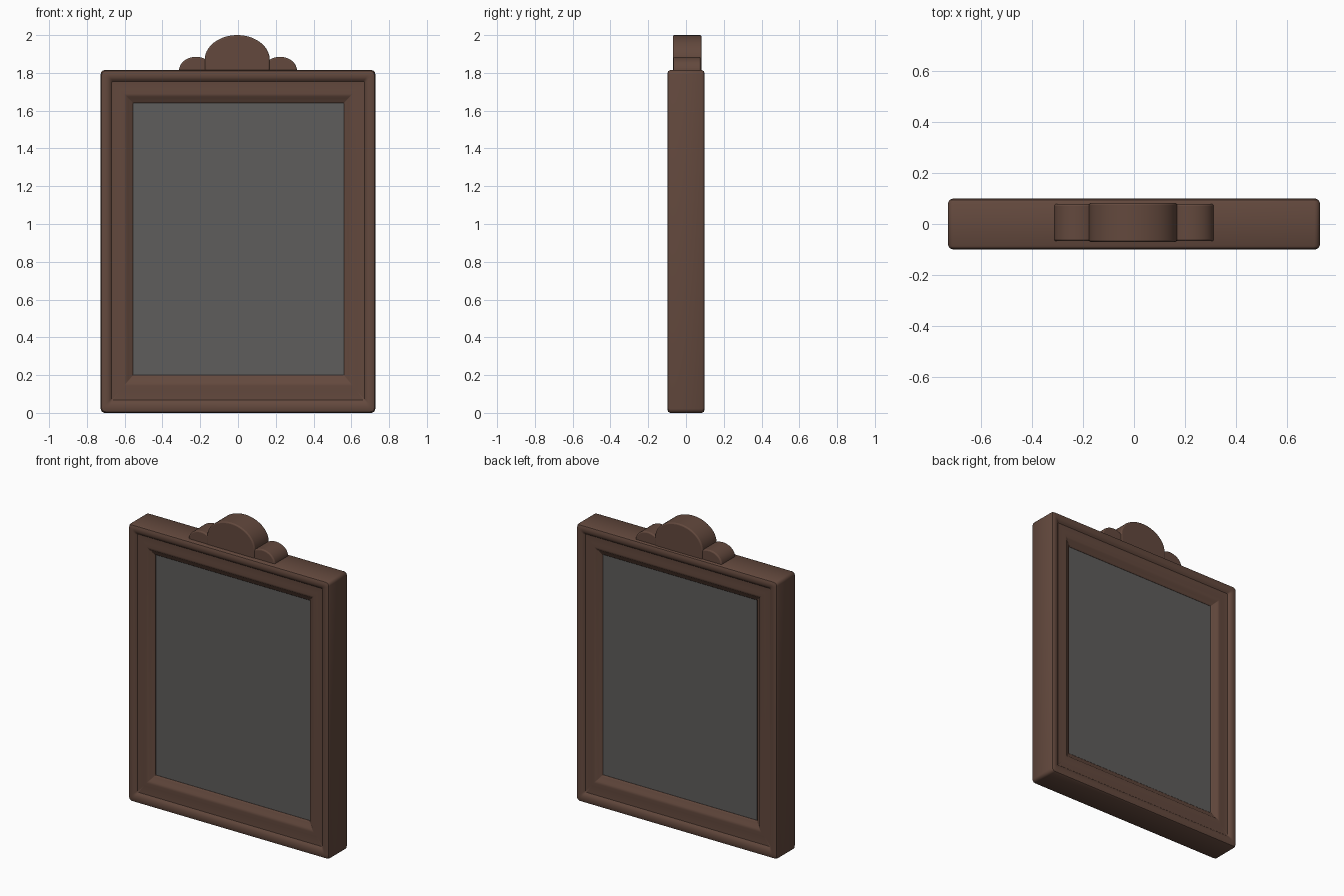
import bpy, bmesh, math

if "Cube" in bpy.data.objects:
    bpy.data.objects.remove(bpy.data.objects["Cube"])


def material(name, rgb):
    m = bpy.data.materials.new(name)
    m.diffuse_color = (*rgb, 1)
    m.use_nodes = True
    m.node_tree.nodes["Principled BSDF"].inputs["Base Color"].default_value = m.diffuse_color
    return m


WOOD = material("brown wood", (0.125, 0.066, 0.047))
GLASS = material("grey glass", (0.112, 0.109, 0.106))


def finish(name, bm, mat, bevel=0):
    bmesh.ops.recalc_face_normals(bm, faces=bm.faces)
    me = bpy.data.meshes.new(name)
    bm.to_mesh(me)
    bm.free()
    me.materials.append(mat)
    ob = bpy.data.objects.new(name, me)
    bpy.context.collection.objects.link(ob)
    if bevel:
        b = ob.modifiers.new("soft edge", "BEVEL")
        b.width, b.segments, b.limit_method = bevel, 3, "ANGLE"
    bpy.ops.object.select_all(action="DESELECT")
    bpy.context.view_layer.objects.active = ob
    ob.select_set(True)
    bpy.ops.object.shade_smooth_by_angle(angle=math.radians(35))
    return ob


# Rounded rectangle between the outer edge (t=0) and the opening (t=1)
OUTER = (-0.727, 0.727, 0.0, 1.815)
INNER = (-0.555, 0.56, 0.2, 1.64)


def ring(t, steps=4):
    x0, x1, z0, z1 = (a + (b - a) * t for a, b in zip(OUTER, INNER))
    r = max(0.022 * (1 - 2 * t), 0.002)
    pts = []
    for k, (x, z) in enumerate(((x1 - r, z1 - r), (x0 + r, z1 - r),
                                (x0 + r, z0 + r), (x1 - r, z0 + r))):
        for s in range(steps + 1):
            a = math.pi / 2 * (k + s / steps)
            pts.append((x + r * math.cos(a), z + r * math.sin(a)))
    return pts


# Moulded frame: half section (inset, depth), mirrored to the back
half = [(0.0, 0.083), (0.03, 0.094), (0.10, 0.099), (0.22, 0.098), (0.29, 0.092),
        (0.34, 0.083), (0.6, 0.08), (0.72, 0.083), (0.80, 0.08), (0.85, 0.07),
        (0.95, 0.066), (1.0, 0.057)]
section = [(t, -d) for t, d in half] + [(t, d) for t, d in reversed(half)]
bm = bmesh.new()
rings = [[bm.verts.new((x, y, z)) for x, z in ring(t)] for t, y in section]
for i, a in enumerate(rings):
    b = rings[(i + 1) % len(rings)]
    n = len(a)
    for j in range(n):
        bm.faces.new((a[j], a[(j + 1) % n], b[(j + 1) % n], b[j]))
finish("frame", bm, WOOD)

# Glass pane, seen from both sides
bm = bmesh.new()
bmesh.ops.create_cube(bm, size=1)
for v in bm.verts:
    v.co = (INNER[v.co.x > 0] * 1.01, 0.056 * (1 if v.co.y > 0 else -1),
            INNER[2 + (v.co.z > 0)] + (0.005 if v.co.z > 0 else -0.005))
finish("mirror_glass", bm, GLASS)


# Crest lobes: half ellipses on short upright sides
def lobe(name, cx, cz, a, b, y0, y1):
    out = [(cx + a, 1.80)]
    out += [(cx + a * math.cos(math.pi * i / 28), cz + b * math.sin(math.pi * i / 28))
            for i in range(29)]
    out.append((cx - a, 1.80))
    bm = bmesh.new()
    f = bm.faces.new([bm.verts.new((x, y0, z)) for x, z in out])
    ext = bmesh.ops.extrude_face_region(bm, geom=[f])["geom"]
    bmesh.ops.translate(bm, vec=(0, y1 - y0, 0),
                        verts=[g for g in ext if isinstance(g, bmesh.types.BMVert)])
    finish(name, bm, WOOD, 0.008)


lobe("crest_centre", -0.004, 1.87, 0.172, 0.13, -0.07, 0.082)
for side, s in (("left", -1), ("right", 1)):
    lobe("crest_" + side, s * 0.222, 1.812, 0.09, 0.073, -0.067, 0.078)
